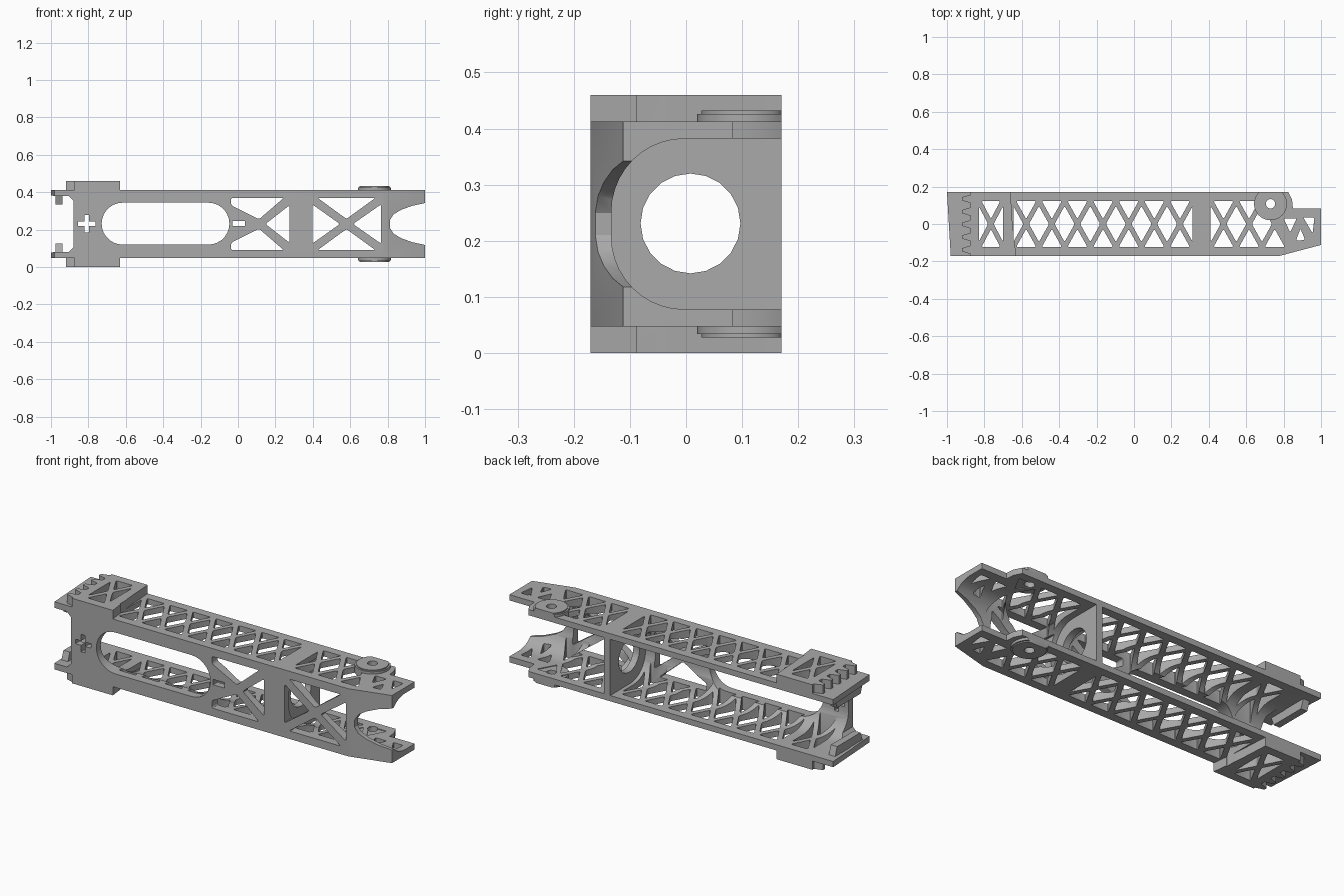
import bpy, bmesh
from math import sin, cos, pi, radians
from mathutils import Vector

cube = bpy.data.objects.get("Cube")
if cube:
    bpy.data.objects.remove(cube)

grey = bpy.data.materials.new("matte_grey")
grey.use_nodes = True
GREY = (0.4, 0.4, 0.4, 1)
grey.diffuse_color = GREY
grey.node_tree.nodes["Principled BSDF"].inputs["Base Color"].default_value = GREY

MID = 0.23                      # height of the mirror plane
AXES = {'x': lambda u, v, d: (d, u, v),
        'y': lambda u, v, d: (u, d, v),
        'z': lambda u, v, d: (u, v, d)}


def prism(name, shapes, axis, lo, hi, rounding=0.0):
    """Extrude one or more flat outlines along an axis."""
    bm = bmesh.new()
    for pts in shapes:
        tmp = bmesh.new()
        tmp.faces.new([tmp.verts.new(AXES[axis](u, v, lo)) for u, v in pts])
        if rounding:
            bmesh.ops.bevel(tmp, geom=tmp.verts[:], offset=rounding, segments=3,
                            profile=0.5, affect='VERTICES')
        out = bmesh.ops.extrude_face_region(tmp, geom=tmp.faces[:])
        moved = [g for g in out['geom'] if isinstance(g, bmesh.types.BMVert)]
        bmesh.ops.translate(tmp, verts=moved, vec=Vector(AXES[axis](0, 0, hi - lo)))
        bmesh.ops.recalc_face_normals(tmp, faces=tmp.faces[:])
        part = bpy.data.meshes.new("part")
        tmp.to_mesh(part)
        tmp.free()
        bm.from_mesh(part)
        bpy.data.meshes.remove(part)
    mesh = bpy.data.meshes.new(name)
    bm.to_mesh(mesh)
    bm.free()
    mesh.materials.append(grey)
    ob = bpy.data.objects.new(name, mesh)
    bpy.context.collection.objects.link(ob)
    return ob


def combine(target, tool, operation):
    """Apply a boolean and discard the tool."""
    mod = target.modifiers.new("cut", 'BOOLEAN')
    mod.operation, mod.object, mod.solver = operation, tool, 'EXACT'
    bpy.context.view_layer.objects.active = target
    bpy.ops.object.modifier_apply(modifier=mod.name)
    bpy.data.objects.remove(tool)


def arc(cx, cy, r, a, b, n):
    steps = [radians(a + (b - a) * i / n) for i in range(n + 1)]
    return [(cx + r * cos(t), cy + r * sin(t)) for t in steps]


def circle(cx, cy, r, n):
    return arc(cx, cy, r, 0, 360, n)[:-1]


def rect(x0, y0, x1, y1):
    return [(x0, y0), (x1, y0), (x1, y1), (x0, y1)]


def flip(pts):
    return [(u, 2 * MID - v) for u, v in pts]


# Channel with rounded inner corners, trimmed to its plan outline
lower = [(0.18, 0.078)] + arc(-0.003, 0.208, 0.13, 270, 180, 10)
channel = [(-0.17, 0.047), (0.18, 0.047)] + lower + flip(lower)[::-1] + [(0.18, 0.413), (-0.17, 0.413)]
body = prism("channel_frame", [channel], 'x', -1.05, 1.05)
plan = [(-0.98, -0.18), (-0.98, -0.17), (0.78, -0.17), (1, -0.112), (1, 0.083), (0.85, 0.083),
        (0.845, 0.13), (0.825, 0.17), (-1, 0.17)][1:]
combine(body, prism("plan", [plan], 'z', -0.2, 0.7), 'INTERSECT')

# Clearance at both ends of the front wall
end = [(-1.1, 0.08), (-0.905, 0.08), (-0.88, 0.105)]
combine(body, prism("end_gap", [end + flip(end)[::-1]], 'y', -0.3, 0.3), 'DIFFERENCE')
mouth = [(1.1, 0.1), (1, 0.118), (0.93, 0.133), (0.87, 0.155), (0.83, 0.18), (0.812, 0.21)]
combine(body, prism("mouth", [mouth + flip(mouth)[::-1]], 'y', -0.3, 0.02), 'DIFFERENCE')

# Toothed blocks above and below one end
teeth = []
pitch = 0.34 / 5
for i in range(5):
    y = 0.17 - i * pitch
    teeth += [(-0.875, y), (-0.875, y - 0.2 * pitch), (-0.92, y - 0.4 * pitch),
              (-0.92, y - 0.65 * pitch), (-0.875, y - 0.85 * pitch)]
block = teeth + [(-0.875, -0.17), (-0.63, -0.17), (-0.65, 0), (-0.66, 0.17)]
for lo, hi in ((0.4, 0.46), (0, 0.06)):
    combine(body, prism("toothed_block", [block], 'z', lo, hi), 'UNION')


# Lattice openings through both plates
HALF, BAR = 0.123, 0.013


def lattice(x0, n, w, right_end=True):
    length = (w * w / 4 + HALF * HALF) ** 0.5
    side, tip = BAR * length / HALF, BAR * length / (w / 2)
    spread = (HALF - tip) * (w / 2) / HALF
    shapes = []
    for i in range(n):
        cx = x0 + (i + 0.5) * w
        for s in (1, -1):
            shapes.append([(cx, s * tip), (cx + spread, s * HALF), (cx - spread, s * HALF)])
    for i in range(n + 1):
        bx, h = x0 + i * w, HALF - tip
        pts = [(bx, -h), (bx, h)]
        if i > 0:
            pts.append((bx - w / 2 + side, 0))
        if i < n:
            pts.insert(1, (bx + w / 2 - side, 0))
        if i < n or right_end:
            shapes.append(pts)
    return shapes


holes = lattice(-0.645, 7, 0.137) + lattice(-0.83, 1, 0.13) + lattice(0.41, 3, 0.137, False)
holes += [[(0.80, 0.03), (0.87, 0.03), (0.835, -0.045)],
          [(0.865, -0.09), (0.915, -0.085), (0.89, -0.025)],
          [(0.905, 0.035), (0.965, 0.035), (0.955, -0.05)]]
combine(body, prism("lattice", holes, 'z', -0.2, 0.7, 0.009), 'DIFFERENCE')

# Front wall openings: long slot, cross, and two braced windows
slot = arc(-0.617, 0.232, 0.112, 90, 270, 14) + arc(-0.158, 0.232, 0.112, -90, 90, 14)
a, b, cx, cz = 0.012, 0.047, -0.808, 0.232
cross = [(-b, -a), (-a, -a), (-a, -b), (a, -b), (a, -a), (b, -a),
         (b, a), (a, a), (a, b), (-a, b), (-a, a), (-b, a)]
cross = [(cx + u, cz + v) for u, v in cross]
combine(body, prism("slot", [slot, cross, rect(-0.03, 0.218, 0.038, 0.247)],
                    'y', -0.3, 0.0), 'DIFFERENCE')
brace = [(-0.037, 0.37), (-0.037, 0.335), (0.112, 0.255), (0.23, 0.365), (0.21, 0.37)]
brace = [(-0.037, 0.37), (-0.037, 0.33), (0.112, 0.255), (0.245, 0.37)]
top2 = [(0.425, 0.37), (0.58, 0.257), (0.735, 0.37)]
windows = [brace, flip(brace), top2, flip(top2),
           [(0.147, 0.23), (0.275, 0.13), (0.275, 0.33)],
           [(0.545, 0.23), (0.397, 0.125), (0.397, 0.335)],
           [(0.615, 0.23), (0.765, 0.125), (0.765, 0.335)]]
combine(body, prism("windows", windows, 'y', -0.3, 0.0, 0.01), 'DIFFERENCE')

# Pivot bosses on both plates, flattened at the open edge
px, py = 0.73, 0.108
disc = [(x, min(y, 0.17)) for x, y in circle(px, py, 0.088, 40)]
rim = [(x, min(y, 0.17)) for x, y in circle(px, py, 0.08, 40)]
for side in (1, -1):
    for pts, inner, outer in ((disc, 0.156, 0.196), (rim, 0.157, 0.202)):
        lo, hi = sorted((MID + side * inner, MID + side * outer))
        clean = [p for i, p in enumerate(pts) if p[1] < 0.17 or pts[i - 1][1] < 0.17
                 or pts[(i + 1) % len(pts)][1] < 0.17]
        combine(body, prism("boss", [clean], 'z', lo, hi), 'UNION')
combine(body, prism("pivot_hole", [circle(px, py, 0.025, 24)], 'z', -0.2, 0.7), 'DIFFERENCE')

# Cross wall with a round opening
wall = prism("bulkhead", [rect(-0.15, 0.065, 0.17, 0.395)], 'x', 0.335, 0.372)
combine(wall, prism("bore", [circle(0.008, 0.231, 0.089, 20)], 'x', 0.2, 0.5), 'DIFFERENCE')

# Retaining lips inside the open end
lip = [(-0.12, 0.07), (0.12, 0.07), (0.1, 0.125), (-0.1, 0.125)]
prism("lower_lip", [lip], 'x', -0.975, -0.937)
prism("upper_lip", [flip(lip)], 'x', -0.975, -0.937)

# Smooth the curved surfaces and keep the edges crisp
for ob in bpy.context.collection.objects:
    if ob.type == 'MESH' and grey.name in ob.data.materials:
        bpy.ops.object.select_all(action='DESELECT')
        ob.select_set(True)
        bpy.context.view_layer.objects.active = ob
        bpy.ops.object.shade_smooth_by_angle(angle=radians(30))
